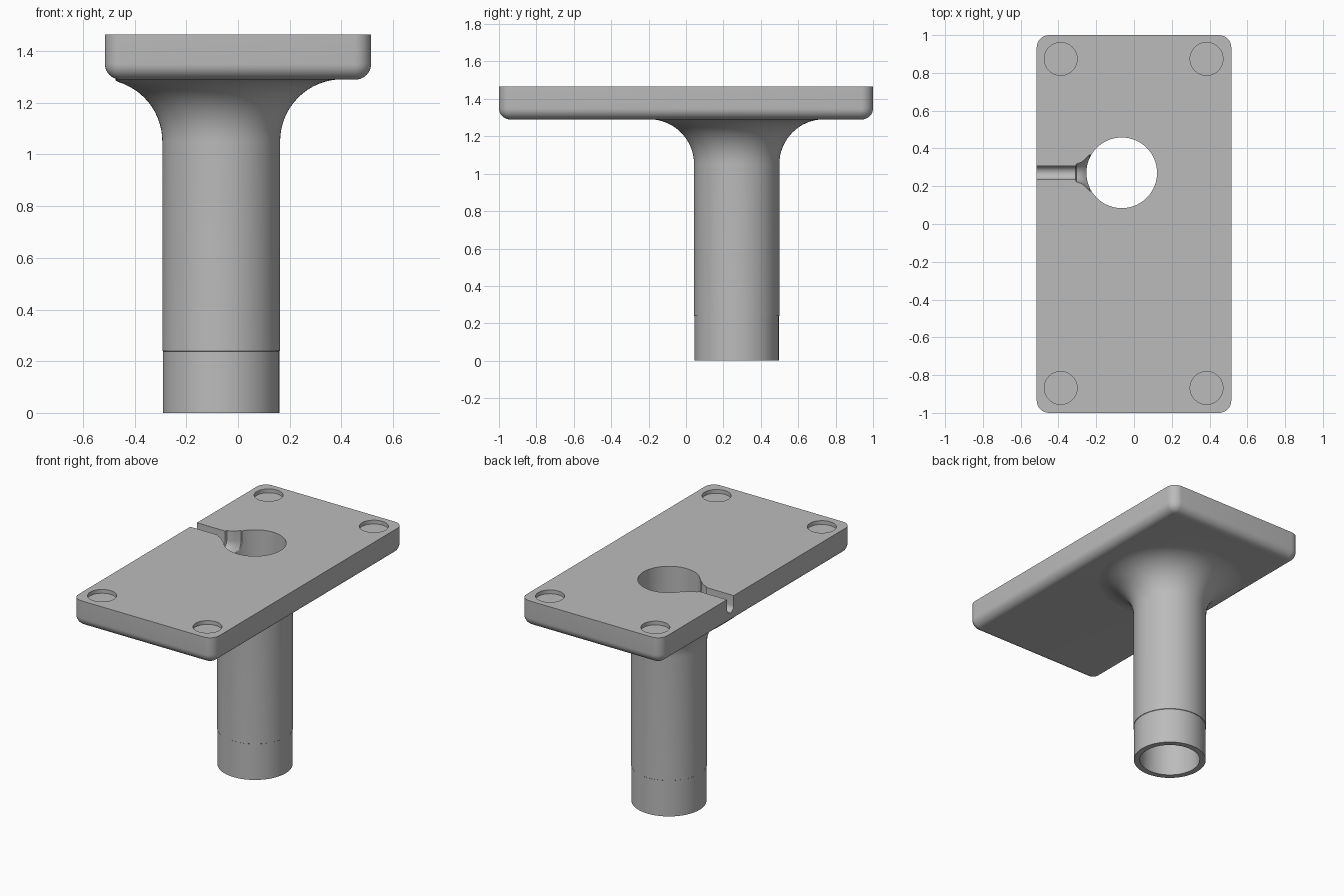
import bpy, bmesh
from math import sin, cos, pi

cube = bpy.data.objects.get("Cube")
if cube:
    bpy.data.objects.remove(cube, do_unlink=True)

grey = bpy.data.materials.new("plain grey")
grey.use_nodes = True
colour = (0.5, 0.5, 0.5, 1)
grey.diffuse_color = colour
grey.node_tree.nodes["Principled BSDF"].inputs["Base Color"].default_value = colour

HX, HY, TOP, BASE = 0.515, 1.0, 1.465, 1.29   # plate extents
CX, CY = -0.065, 0.271                        # tube axis


def loft(name, rings):
    """Closed solid skinned through rings of equal point count."""
    bm = bmesh.new()
    loops = [[bm.verts.new(p) for p in ring] for ring in rings]
    n = len(loops[0])
    for a, b in zip(loops, loops[1:]):
        for i in range(n):
            j = (i + 1) % n
            bm.faces.new((a[i], a[j], b[j], b[i]))
    bm.faces.new(loops[0][::-1])
    bm.faces.new(loops[-1])
    bmesh.ops.recalc_face_normals(bm, faces=bm.faces)
    mesh = bpy.data.meshes.new(name)
    bm.to_mesh(mesh)
    bm.free()
    obj = bpy.data.objects.new(name, mesh)
    bpy.context.collection.objects.link(obj)
    mesh.materials.append(grey)
    return obj


def circle(x, y, r, z, n=96):
    return [(x + r * cos(2 * pi * i / n), y + r * sin(2 * pi * i / n), z) for i in range(n)]


def rounded_rect(inset, z, radius=0.065, steps=8):
    pts, r = [], radius - inset
    for q, (sx, sy) in enumerate([(1, 1), (-1, 1), (-1, -1), (1, -1)]):
        for k in range(steps + 1):
            a = (q + k / steps) * pi / 2
            pts.append((sx * (HX - radius) + r * cos(a), sy * (HY - radius) + r * sin(a), z))
    return pts


def channel(x, w, zc=1.4, steps=16):
    """U-shaped section across the cable slot."""
    arc = [pi + pi * k / steps for k in range(steps + 1)]
    return ([(x, CY - w, 1.6)] + [(x, CY + w * cos(a), zc + w * sin(a)) for a in arc]
            + [(x, CY + w, 1.6)])


def combine(target, other, operation):
    mod = target.modifiers.new(operation.lower(), "BOOLEAN")
    mod.operation, mod.solver, mod.object = operation, "EXACT", other
    bpy.context.view_layer.objects.active = target
    bpy.ops.object.modifier_apply(modifier=mod.name)
    bpy.data.objects.remove(other, do_unlink=True)


# Plate with a rounded lower edge
edge = 0.06
arc = [k / 8 * pi / 2 for k in range(9)]
mount = loft("plate_and_tube", [rounded_rect(edge * (1 - sin(a)), BASE + edge * (1 - cos(a)))
                                for a in arc] + [rounded_rect(0, TOP)])

# Tube with a stepped lower end and a flared neck, trimmed at the plate edge
flare, radius = 0.24, 0.228
profile = [(0.225, 0), (0.225, 0.238), (radius, 0.24)]
for k in range(17):
    a = k / 16 * pi / 2
    profile.append((radius + flare * (1 - cos(a)), BASE + 0.001 - flare * (1 - sin(a))))
profile.append((radius + flare, BASE + 0.03))
tube = loft("tube", [[(max(x, -0.475), y, z) for x, y, z in circle(CX, CY, r, h)]
                     for r, h in profile])
combine(mount, tube, "UNION")

# Bore through the whole length
combine(mount, loft("bore", [circle(CX, CY, 0.187, z) for z in (-0.1, 1.6)]), "DIFFERENCE")

# Cable slot widening into the bore
slot = [(-0.6, 0.035), (-0.31, 0.035), (-0.305, 0.047), (-0.28, 0.055),
        (-0.26, 0.07), (-0.235, 0.095), (-0.15, 0.1)]
combine(mount, loft("slot", [channel(x, w) for x, w in slot]), "DIFFERENCE")

# Shallow round recesses at the corners
for x in (-0.388, 0.384):
    for y in (-0.868, 0.874):
        recess = loft("recess", [circle(x, y, 0.087, z, 48) for z in (TOP - 0.025, 1.6)])
        combine(mount, recess, "DIFFERENCE")

bpy.ops.object.select_all(action="DESELECT")
mount.select_set(True)
bpy.context.view_layer.objects.active = mount
bpy.ops.object.shade_smooth_by_angle(angle=0.5)
